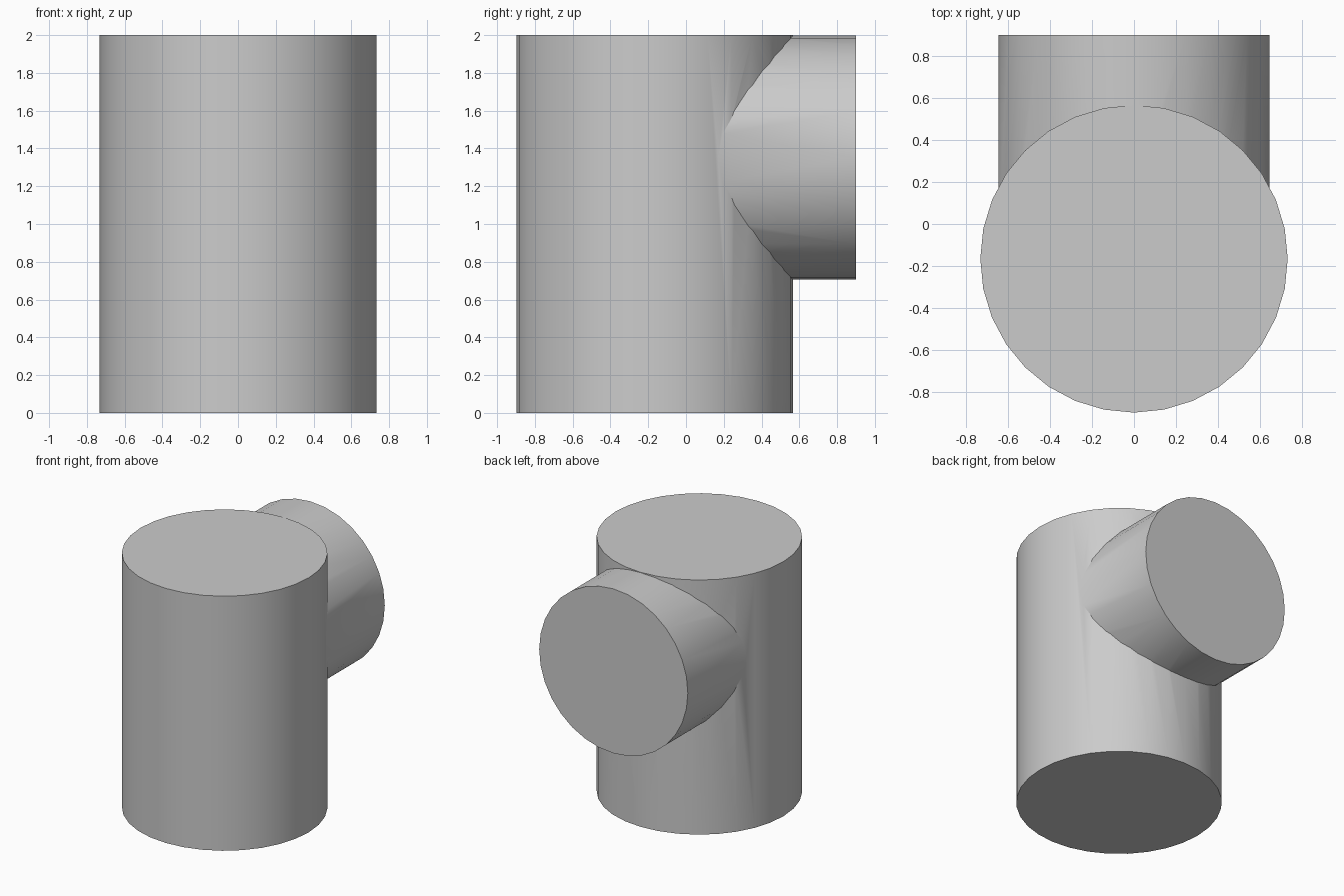
import bpy
import math

cube = bpy.data.objects.get("Cube")
if cube:
    bpy.data.objects.remove(cube, do_unlink=True)

# Single grey material
grey = bpy.data.materials.new("plain grey")
grey.use_nodes = True
colour = (0.6, 0.6, 0.6, 1)
grey.diffuse_color = colour
grey.node_tree.nodes["Principled BSDF"].inputs["Base Color"].default_value = colour


def cylinder(name, radius, depth, location, rotation=(0, 0, 0)):
    bpy.ops.mesh.primitive_cylinder_add(
        vertices=32, radius=radius, depth=depth, location=location, rotation=rotation)
    obj = bpy.context.object
    obj.name = name
    obj.data.materials.append(grey)
    return obj


# Horizontal branch, running from inside the body out of the back
branch = cylinder("branch_cutter", 0.646, 1.06, (0, 0.37, 1.351), (math.pi / 2, 0, 0))

# Upright body, merged with the branch into one pipe tee
body = cylinder("pipe_body", 0.732, 2, (0, -0.166, 1))
union = body.modifiers.new("union", "BOOLEAN")
union.operation = "UNION"
union.solver = "EXACT"
union.object = branch
bpy.ops.object.modifier_apply(modifier=union.name)
bpy.data.objects.remove(branch, do_unlink=True)

# Smooth walls with sharp rims
bpy.ops.object.shade_smooth_by_angle(angle=math.radians(30))
